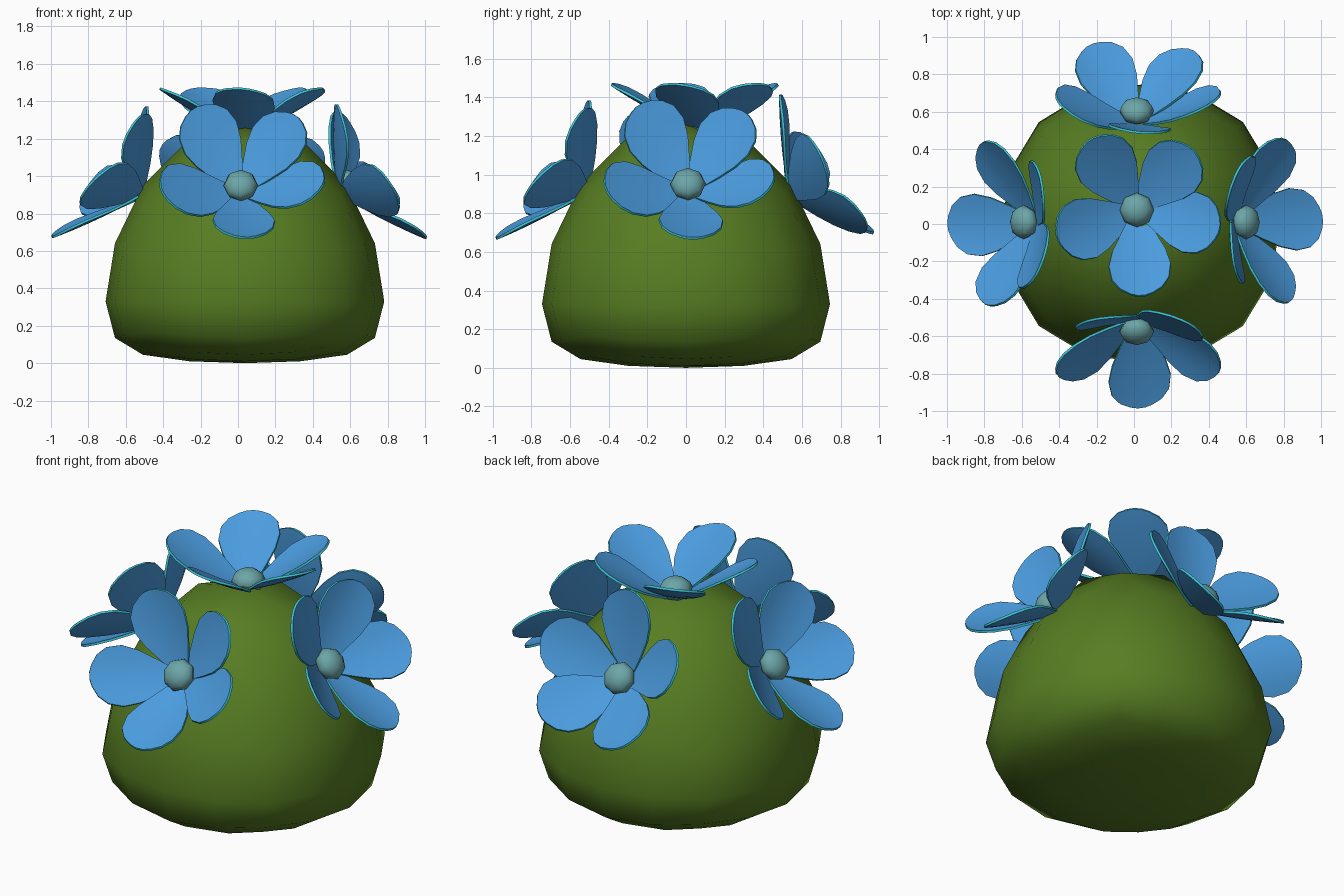
import bpy, bmesh, math
from mathutils import Matrix, Vector

if "Cube" in bpy.data.objects:
    bpy.data.objects.remove(bpy.data.objects["Cube"])


def material(name, rgb):
    m = bpy.data.materials.new(name)
    m.diffuse_color = (*rgb, 1)
    m.use_nodes = True
    m.node_tree.nodes["Principled BSDF"].inputs["Base Color"].default_value = m.diffuse_color
    return m


GREEN = material("leaf green", (0.095, 0.205, 0.016))
BLUE = material("petal blue", (0.07, 0.335, 0.74))
RIM = material("petal edge cyan", (0.045, 0.55, 0.66))
TEAL = material("flower centre teal", (0.15, 0.38, 0.39))


def make_object(name, bm, *mats):
    bmesh.ops.recalc_face_normals(bm, faces=bm.faces)
    me = bpy.data.meshes.new(name)
    bm.to_mesh(me)
    bm.free()
    ob = bpy.data.objects.new(name, me)
    bpy.context.collection.objects.link(ob)
    for m in mats:
        me.materials.append(m)
    return ob


def activate(ob):
    bpy.ops.object.select_all(action='DESELECT')
    ob.select_set(True)
    bpy.context.view_layer.objects.active = ob


def interp(x, pts):
    for (x0, y0), (x1, y1) in zip(pts, pts[1:]):
        if x <= x1:
            break
    return y0 + (y1 - y0) * (x - x0) / (x1 - x0)


# Bush: rounded cube, heights remapped to a flat base and domed top
bm = bmesh.new()
bmesh.ops.create_cube(bm, size=2)
bush = make_object("bush", bm, GREEN)
activate(bush)
sub = bush.modifiers.new("round", 'SUBSURF')
sub.levels = sub.render_levels = 2
sub.use_limit_surface = False
bpy.ops.object.modifier_apply(modifier="round")
HEIGHTS = [(-.8785, 0), (-.82, .01), (-.643, .045), (-.35, .135), (0, .33),
           (.35, .64), (.643, .95), (.82, 1.2), (.8785, 1.265)]
for v in bush.data.vertices:
    v.co = (v.co.x * .848 + .037, v.co.y * .848, interp(v.co.z, HEIGHTS))
bpy.ops.object.shade_smooth()

# Petal outline: (fraction of length, half width)
OUTLINE = [(0, .03), (.14, .058), (.3, .10), (.47, .143), (.64, .166),
           (.8, .153), (.91, .113), (.975, .06), (1, .02)]
# Petals of one flower: (direction in degrees, length)
PETALS = [(124, .45), (200, .45), (273, .46), (347, .455), (48, .44)]
ACROSS = 6


def add_petal(bm, angle, length, sink):
    rot = Matrix.Rotation(math.radians(angle), 4, 'Z')
    rows = []
    for s, w in OUTLINE:
        row = []
        for i in range(ACROSS + 1):
            t = 2 * i / ACROSS - 1
            # rising spoon shape with a slight pinwheel roll
            z = -.05 - sink + .2 * s + .05 * s * s + .025 * (t * w / .166) ** 2 - .12 * t * w
            row.append(bm.verts.new(rot @ Vector((s * length, t * w, z))))
        rows.append(row)
    for a, b in zip(rows, rows[1:]):
        for i in range(ACROSS):
            bm.faces.new((a[i], b[i], b[i + 1], a[i + 1]))


def flower(name, location, rotation, sink=0):
    place = Matrix.Translation(location) @ rotation
    # Petals with thin cyan rims
    bm = bmesh.new()
    for angle, length in PETALS:
        add_petal(bm, angle, length, sink)
    petals = make_object(name + "_petals", bm, BLUE, RIM)
    petals.matrix_world = place
    activate(petals)
    sol = petals.modifiers.new("thickness", 'SOLIDIFY')
    sol.thickness = .013
    sol.offset = 0
    sol.material_offset_rim = 1
    bpy.ops.object.modifier_apply(modifier="thickness")
    bpy.ops.object.shade_smooth_by_angle(angle=math.radians(40))
    # Flattened centre
    bm = bmesh.new()
    bmesh.ops.create_uvsphere(bm, u_segments=8, v_segments=6, radius=.092)
    bmesh.ops.scale(bm, vec=(1, 1, .7), verts=bm.verts)
    centre = make_object(name + "_centre", bm, TEAL)
    centre.matrix_world = place
    activate(centre)
    bpy.ops.object.shade_smooth()


def turn(degrees, axis):
    return Matrix.Rotation(math.radians(degrees), 4, axis)


flower("top_flower", (.015, .075, 1.265), Matrix.Identity(4))
flower("front_flower", (.015, -.575, .95), turn(56, 'X'), .02)
flower("right_flower", (.6, .01, .95), turn(90, 'Z') @ turn(56, 'X'), .02)
flower("left_flower", (-.59, .01, .95), turn(-90, 'Z') @ turn(54, 'X'), .035)
flower("back_flower", (.015, .605, .935), turn(-56, 'X'), .03)
